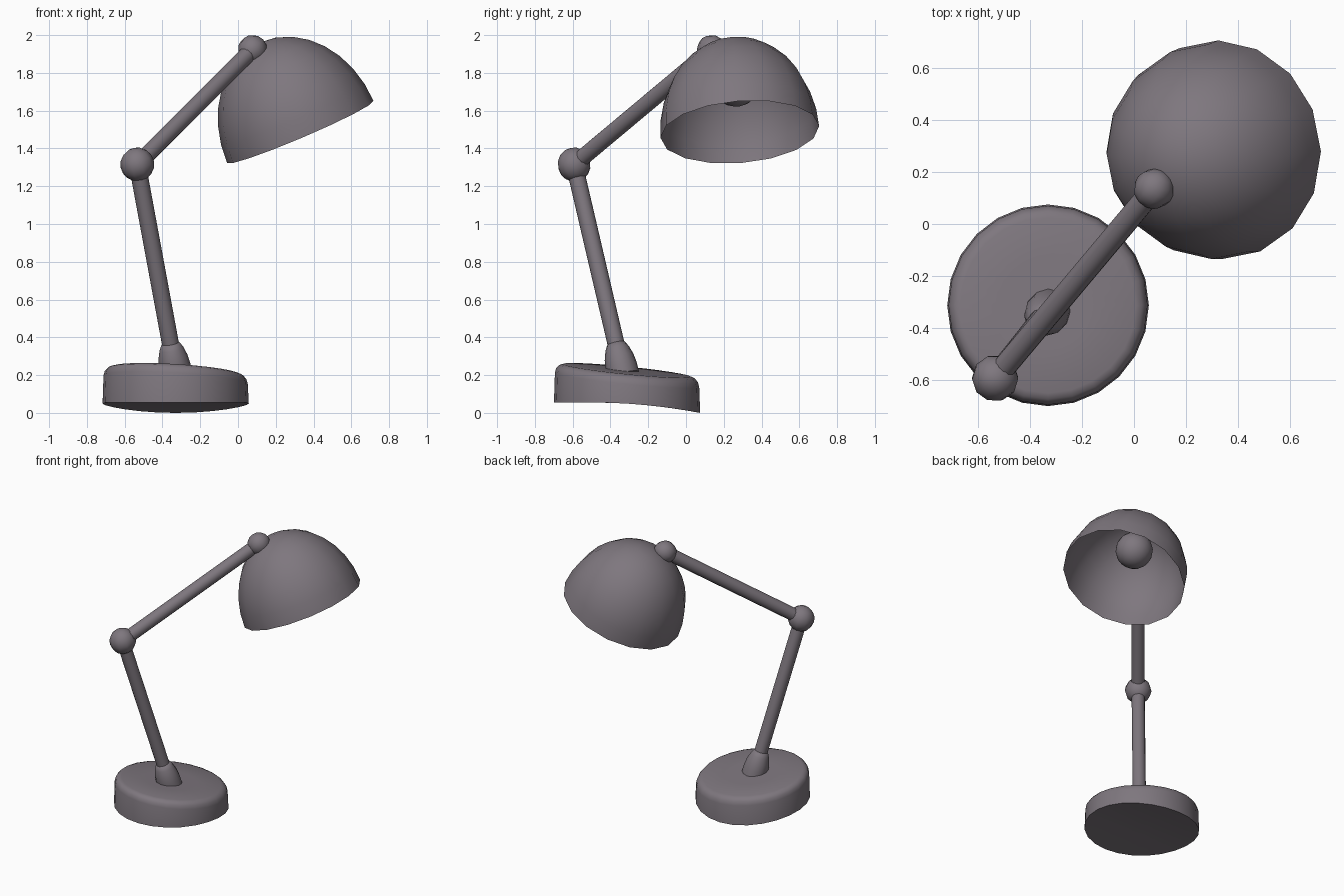
import bpy, bmesh, math
from mathutils import Vector

if "Cube" in bpy.data.objects:
    bpy.data.objects.remove(bpy.data.objects["Cube"])

grey = bpy.data.materials.new("warm_grey")
grey.diffuse_color = (0.21, 0.185, 0.21, 1)
grey.use_nodes = True
grey.node_tree.nodes["Principled BSDF"].inputs["Base Color"].default_value = grey.diffuse_color


def finish(name, bm, angle):
    bmesh.ops.recalc_face_normals(bm, faces=bm.faces)
    me = bpy.data.meshes.new(name)
    bm.to_mesh(me)
    bm.free()
    me.materials.append(grey)
    ob = bpy.data.objects.new(name, me)
    bpy.context.collection.objects.link(ob)
    bpy.ops.object.select_all(action='DESELECT')
    ob.select_set(True)
    bpy.context.view_layer.objects.active = ob
    bpy.ops.object.shade_smooth_by_angle(angle=math.radians(angle))
    return ob


def lathe(name, origin, axis, profile, segs, angle=45, warp=None):
    """Revolve (radius, height) points about an axis; radius 0 makes a pole."""
    q = Vector((0, 0, 1)).rotation_difference(Vector(axis))
    bm = bmesh.new()
    rings = []
    for i, (r, h) in enumerate(profile):
        ring = []
        for k in range(segs if r > 0 else 1):
            a = 2 * math.pi * k / segs
            p = Vector((r * math.cos(a), r * math.sin(a), h))
            if warp:
                p.z = warp(p.x, p.y, h)
            ring.append(bm.verts.new(Vector(origin) + q @ p))
        rings.append(ring)
    for a, b in zip(rings, rings[1:]):
        for k in range(segs):
            loop = []
            for v in (a[k % len(a)], a[(k + 1) % segs % len(a)],
                      b[(k + 1) % segs % len(b)], b[k % len(b)]):
                if v not in loop:
                    loop.append(v)
            bm.faces.new(loop)
    return finish(name, bm, angle)


def ball(name, centre, r, axis=(0, 0, 1), segs=12, rings=8):
    prof = [(0, -r)] + [(r * math.sin(math.pi * i / rings), -r * math.cos(math.pi * i / rings))
                        for i in range(1, rings)] + [(0, r)]
    return lathe(name, centre, axis, prof, segs, 60)


def rod(name, a, b, r):
    a, b = Vector(a), Vector(b)
    n = (b - a).length
    return lathe(name, a, b - a, [(0, 0), (r, 0), (r, n), (0, n)], 12)


# Base: disc with a tilted top and an underside that sags toward the back
def base_height(x, y, h):
    if h <= 0:
        t = max(0, (y + 0.185) / 0.572)
        return 0.055 - 0.055 * t * t
    return 0.225 - 0.06 * x - 0.10 * y - (1 - h)


R = 0.387
lathe("base", (-0.33, -0.312, 0), (0, 0, 1),
      [(0, 0), (0.1, 0), (0.2, 0), (0.3, 0), (R, 0), (R - 0.005, 0.95), (R - 0.012, 0.975),
       (R - 0.027, 0.992), (R - 0.05, 1), (0.17, 1), (0, 1)], 24, 45, base_height)

# Arm: collar, two rods and joints
foot = Vector((-0.327, -0.332, 0.2))
knee = Vector((-0.533, -0.592, 1.315))
tip = Vector((0.077, 0.135, 1.923))
lathe("stem_collar", foot, knee - foot,
      [(0, 0), (0.085, 0), (0.085, 0.05), (0.078, 0.1), (0.064, 0.145), (0.048, 0.175), (0, 0.185)],
      12, 60)
rod("lower_arm", foot, knee, 0.045)
rod("upper_arm", knee, tip, 0.045)
ball("elbow_joint", knee, 0.09, knee - foot, 10)
ball("shade_joint", tip, 0.078, tip - knee, 10)

# Shade: open half ellipsoid facing down, with a bulb and socket inside
centre = Vector((0.33, 0.285, 1.487))
n = Vector((-0.39, -0.075, 0.917)).normalized()
H, RS = 0.52, 0.421
lathe("lamp_shade", centre, n,
      [(RS * math.cos(math.pi * i / 16), H * math.sin(math.pi * i / 16)) for i in range(8)] + [(0, H)],
      16, 80)
ball("bulb", centre + n * 0.283, 0.126, n, 16, 10)
rod("bulb_socket", centre + n * 0.38, centre + n * 0.5, 0.05)
